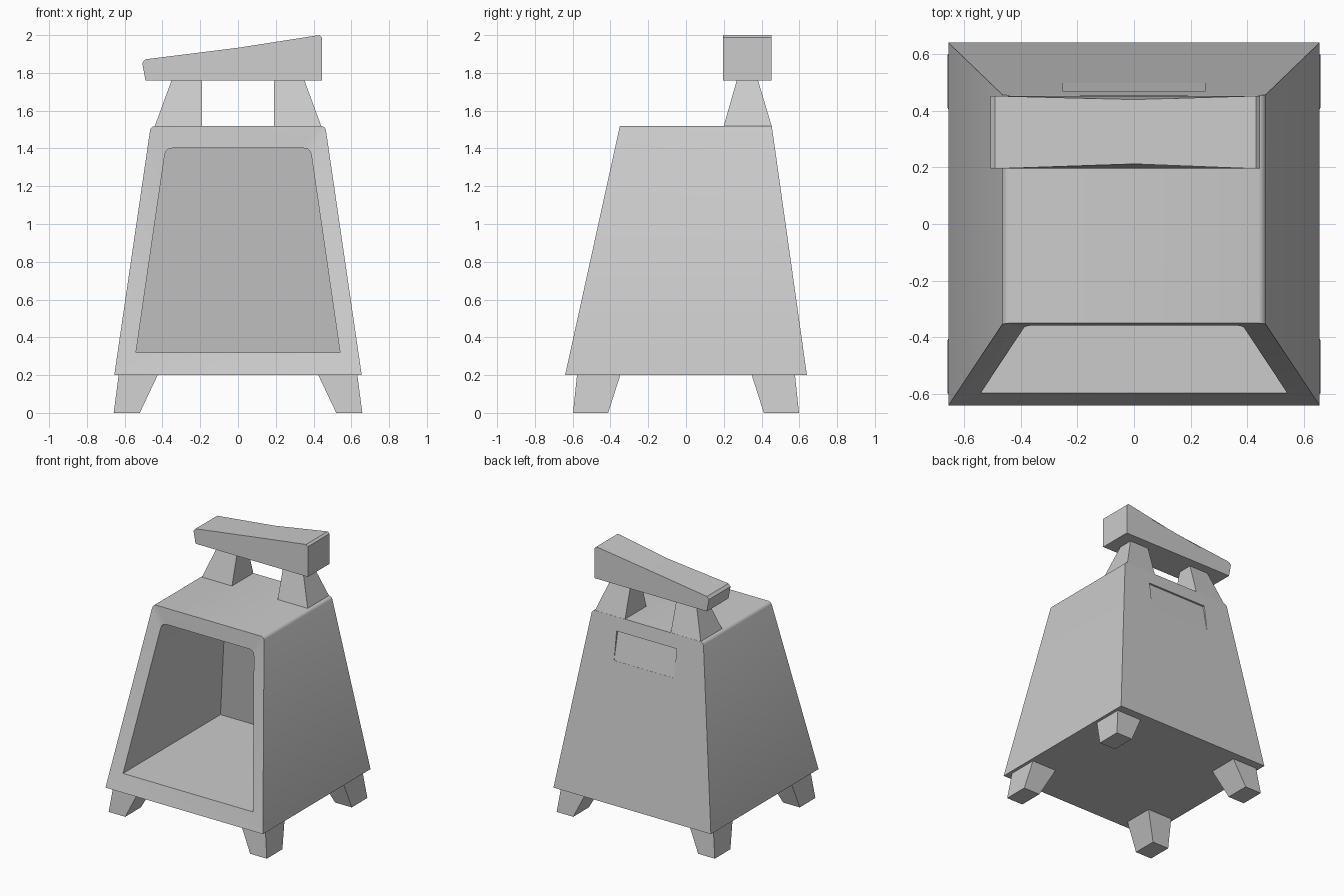
import bpy, bmesh

if "Cube" in bpy.data.objects:
    bpy.data.objects.remove(bpy.data.objects["Cube"])


def loft(name, loops):
    """Skin matching point loops together and cap both ends."""
    bm = bmesh.new()
    rings = [[bm.verts.new(p) for p in loop] for loop in loops]
    n = len(rings[0])
    for a, b in zip(rings, rings[1:]):
        for i in range(n):
            j = (i + 1) % n
            bm.faces.new((a[i], a[j], b[j], b[i]))
    bm.faces.new(rings[0])
    bm.faces.new(rings[-1])
    bmesh.ops.recalc_face_normals(bm, faces=bm.faces)
    me = bpy.data.meshes.new(name)
    bm.to_mesh(me)
    bm.free()
    ob = bpy.data.objects.new(name, me)
    bpy.context.collection.objects.link(ob)
    return ob


def rect(x0, x1, y0, y1, z):
    return [(x0, y0, z), (x1, y0, z), (x1, y1, z), (x0, y1, z)]


def symmetric(half):
    return half + [(-x, z) for x, z in reversed(half)]


def front_y(z):
    return -0.64 + 0.29 * (z - 0.2) / 1.32


def back_y(z):
    return 0.64 - 0.186 * (z - 0.2) / 1.32


# Hollow tapered body: outer shell, sunken front frame, cavity
outer = symmetric([(0.655, 0.2), (0.465, 1.5), (0.459, 1.51), (0.45, 1.517), (0.44, 1.52)])
inner = symmetric([(0.54, 0.32), (0.389, 1.36), (0.383, 1.383), (0.368, 1.397), (0.345, 1.402)])
body = loft("body", [
    [(x, back_y(z), z) for x, z in outer],
    [(x, front_y(z), z) for x, z in outer],
    [(x, front_y(z) + 0.018, z) for x, z in inner],
    [(x, back_y(z) - 0.06, z) for x, z in inner],
])

# Shallow wedge-shaped vent in the back
wedge = [(back_y(1.42) - 0.015, 1.42), (0.6, 1.42), (0.6, 1.21), (back_y(1.21) - 0.001, 1.21)]
cutter = loft("vent_cutter", [[(x, y, z) for y, z in wedge] for x in (-0.25, 0.25)])
cutter.hide_render = True
cut = body.modifiers.new("vent", 'BOOLEAN')
cut.operation = 'DIFFERENCE'
cut.solver = 'EXACT'
cut.object = cutter
bpy.context.view_layer.objects.active = body
body.select_set(True)
bpy.ops.object.modifier_apply(modifier=cut.name)
bpy.data.objects.remove(cutter)
bpy.ops.object.shade_smooth_by_angle(angle=0.5)

# Splayed feet and handle posts, mirrored left and right
for sx, side in ((1, "right"), (-1, "left")):
    for sy, end in ((-1, "front"), (1, "back")):
        loft(f"{end}_{side}_foot", [
            rect(sx * 0.52, sx * 0.658, sy * 0.412, sy * 0.598, 0),
            rect(sx * 0.425, sx * 0.632, sy * 0.348, sy * 0.577, 0.2),
        ])
    loft(f"{side}_handle_post", [
        rect(sx * 0.19, sx * 0.44, 0.2, 0.453, 1.52),
        rect(sx * 0.192, sx * 0.35, 0.27, 0.38, 1.765),
    ])

# Sloping handle bar, pinched slightly at the middle of its top
profile = [(-0.49, 1.76), (0.445, 1.76), (0.445, 1.987), (0.43, 2.0),
           (0.0, 1.933), (-0.49, 1.872), (-0.507, 1.853)]
loft("handle_bar", [
    [(x, y + (pinch if x == 0 else 0), z) for x, z in profile]
    for y, pinch in ((0.195, 0.017), (0.452, -0.013))
])
